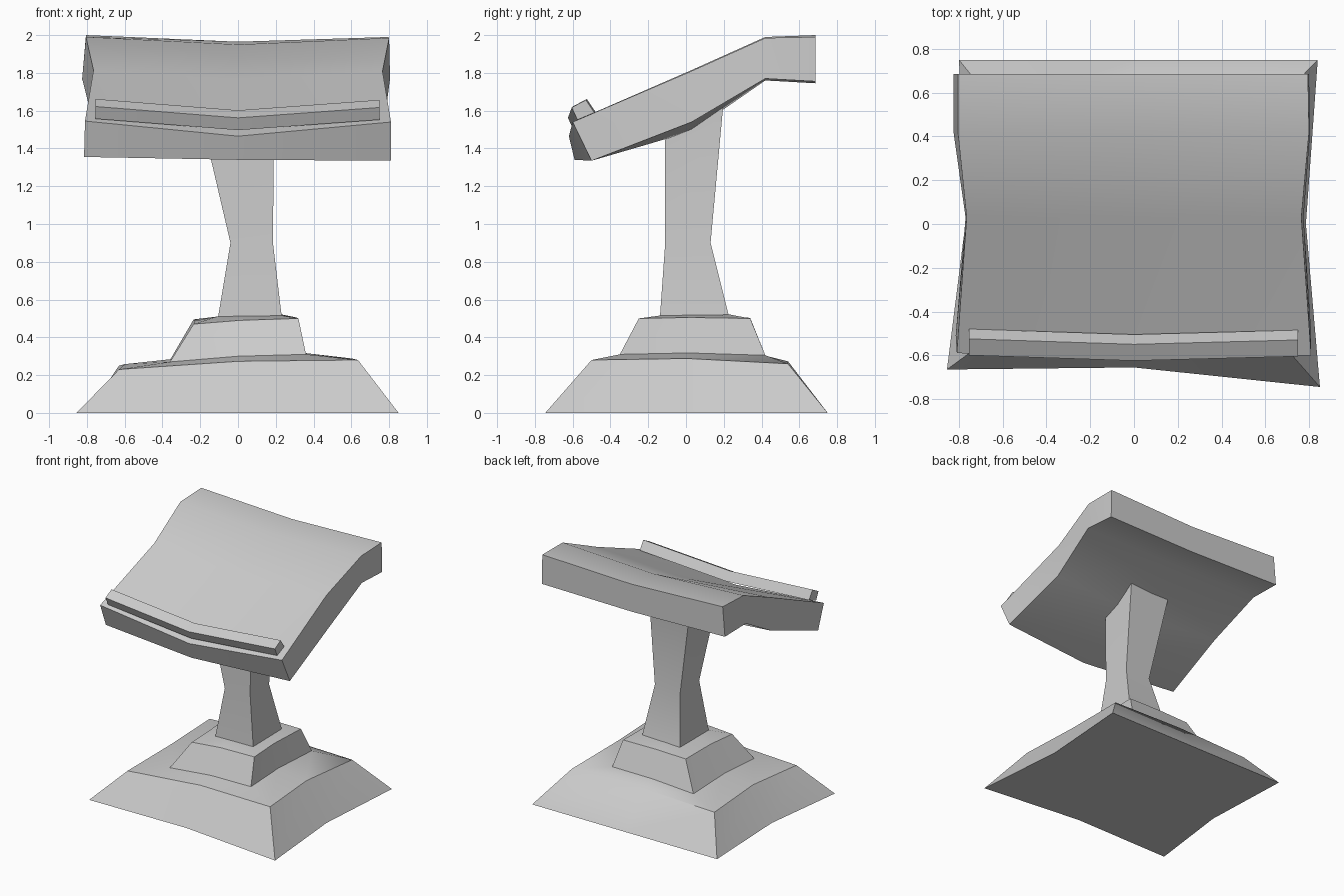
import bpy, bmesh
from math import radians

cube = bpy.data.objects.get("Cube")
if cube:
    bpy.data.objects.remove(cube, do_unlink=True)

# One plain stone colour
stone = bpy.data.materials.new("grey_stone")
stone.use_nodes = True
tone = (0.6, 0.6, 0.6, 1)
stone.diffuse_color = tone
stone.node_tree.nodes["Principled BSDF"].inputs["Base Color"].default_value = tone


def loft(name, rings):
    """Skin a list of equal-sized cross-sections and close both ends."""
    bm = bmesh.new()
    rows = [[bm.verts.new(p) for p in ring] for ring in rings]
    n = len(rows[0])
    for a, b in zip(rows, rows[1:]):
        for i in range(n):
            j = (i + 1) % n
            bm.faces.new((a[i], a[j], b[j], b[i]))
    for row in (rows[0], rows[-1]):
        for i in range(n // 2 - 1):
            bm.faces.new((row[i], row[i + 1], row[n - 2 - i], row[n - 1 - i]))
    bmesh.ops.recalc_face_normals(bm, faces=bm.faces)
    mesh = bpy.data.meshes.new(name)
    bm.to_mesh(mesh)
    bm.free()
    mesh.materials.append(stone)
    obj = bpy.data.objects.new(name, mesh)
    bpy.context.collection.objects.link(obj)
    bpy.ops.object.select_all(action="DESELECT")
    obj.select_set(True)
    bpy.context.view_layer.objects.active = obj
    bpy.ops.object.shade_smooth_by_angle(angle=radians(38))
    return obj


def box_ring(x0, x1, y0, y1, heights):
    """Four corners: front -x, front +x, back +x, back -x."""
    flat = ((x0, y0), (x1, y0), (x1, y1), (x0, y1))
    return [(x, y, z) for (x, y), z in zip(flat, heights)]


def worn_ring(corners, pinch, lift):
    """Add pinched side midpoints between four corners."""
    ring = []
    for i, p in enumerate(corners):
        q = corners[(i + 1) % 4]
        mid = [(a + b) / 2 for a, b in zip(p, q)]
        k = 1 if i == 2 else pinch
        # only push the midpoint along the side's outward axis
        axis = 1 if i % 2 == 0 else 0
        mid[axis] *= k
        mid[1 - axis] *= 0.3
        mid[2] += lift
        ring += [p, tuple(mid)]
    return ring


# Stepped plinth
foot = [(-0.855, -0.665, 0), (0.85, -0.745, 0), (0.84, 0.75, 0), (-0.8, 0.75, 0)]
loft("plinth", [
    worn_ring(foot, 0.93, 0),
    worn_ring(box_ring(-0.63, 0.635, -0.5, 0.54, (0.23, 0.28, 0.26, 0.25)), 0.95, 0.018),
    worn_ring(box_ring(-0.36, 0.36, -0.35, 0.42, (0.27, 0.31, 0.305, 0.28)), 0.97, 0.01),
    worn_ring(box_ring(-0.235, 0.32, -0.25, 0.34, (0.47, 0.5, 0.5, 0.495)), 0.97, 0.005),
    worn_ring(box_ring(-0.11, 0.235, -0.14, 0.235, (0.51, 0.515, 0.52, 0.51)), 1, 0),
])

# Waisted column
loft("column", [
    box_ring(-0.11, 0.235, -0.14, 0.235, [0.48] * 4),
    box_ring(-0.04, 0.185, -0.11, 0.13, [0.9] * 4),
    box_ring(-0.18, 0.19, -0.11, 0.2, (1.5, 1.5, 1.66, 1.66)),
])


def slab_row(top_x, low_x, top_y, low_y, top_z, low_z):
    """Section of the tray; z and y are given as -x side, middle, +x side."""
    top = list(zip((top_x[0], 0, top_x[1]), top_y, top_z))
    low = list(zip((low_x[0], 0, low_x[1]), low_y, low_z))
    return top + low[::-1]


# Sagging sloped tray, front to back
loft("tray", [
    slab_row((-0.81, 0.81), (-0.815, 0.81), (-0.59, -0.62, -0.6),
             (-0.51, -0.59, -0.5), (1.545, 1.465, 1.54), (1.355, 1.34, 1.335)),
    slab_row((-0.765, 0.765), (-0.77, 0.775), [0.03] * 3,
             [0.03] * 3, (1.815, 1.765, 1.81), (1.55, 1.49, 1.54)),
    slab_row((-0.805, 0.8), (-0.825, 0.805), [0.42] * 3,
             [0.42] * 3, (1.99, 1.95, 1.985), (1.77, 1.76, 1.77)),
    slab_row((-0.805, 0.795), (-0.825, 0.8), [0.685] * 3,
             [0.685] * 3, (2.0, 1.965, 1.99), (1.765, 1.745, 1.755)),
])

# Bent rest bar along the front of the tray
section = ((-0.605, 1.617), (-0.53, 1.657), (-0.485, 1.59), (-0.575, 1.552))
loft("rest_bar", [
    [(x, y + dy, z + dz) for y, z in section]
    for x, dy, dz in ((-0.755, 0.005, 0.005), (0, -0.02, -0.055), (0.75, 0, 0))
])
